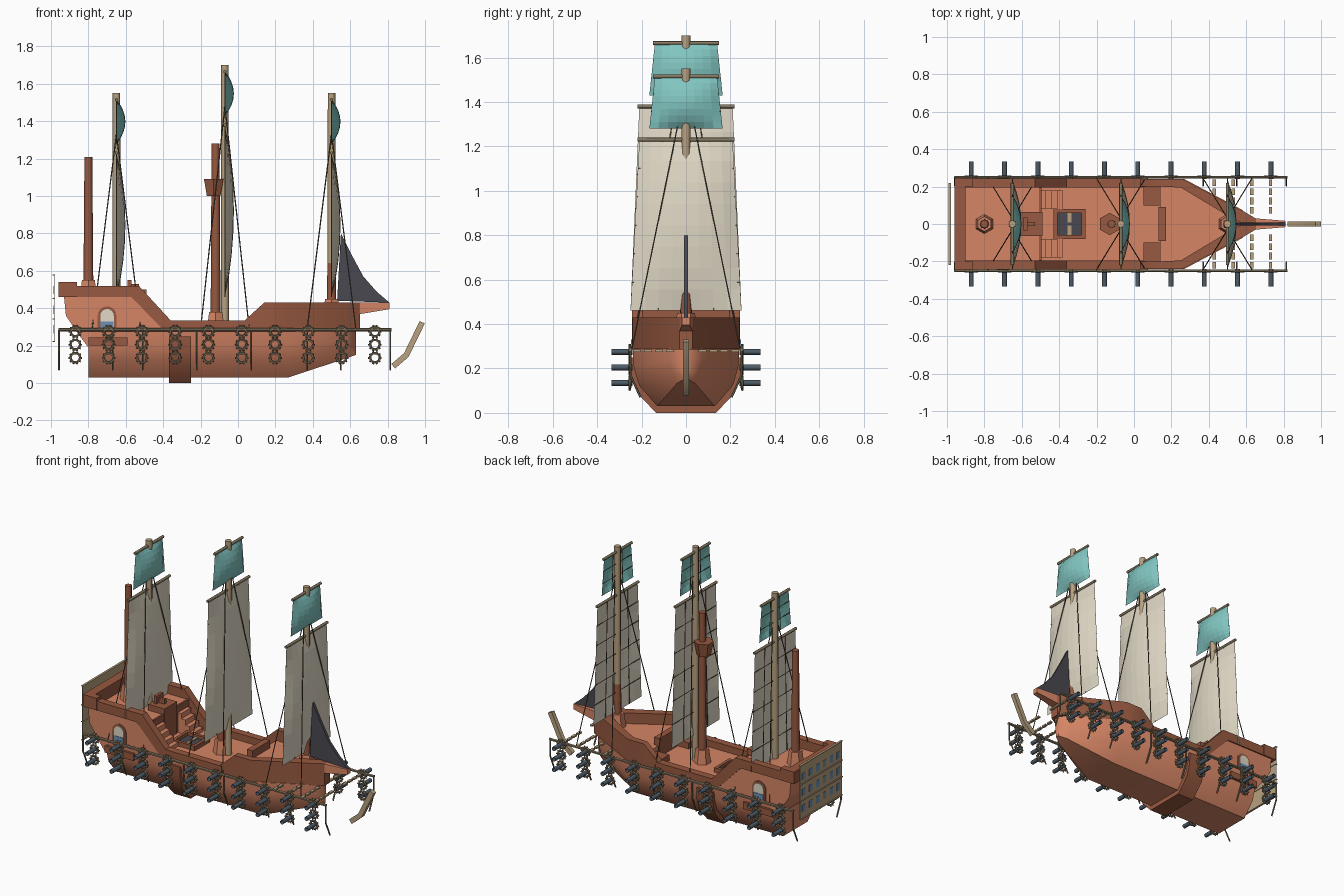
import bpy, bmesh, math
from mathutils import Vector

if "Cube" in bpy.data.objects:
    bpy.data.objects.remove(bpy.data.objects["Cube"], do_unlink=True)


def material(name, *rgb):
    m = bpy.data.materials.new(name)
    m.use_nodes = True
    col = (*rgb, 1)
    m.diffuse_color = col
    m.node_tree.nodes["Principled BSDF"].inputs["Base Color"].default_value = col
    return m


SALMON = material("salmon wood", .67, .235, .13)
BROWN = material("brown wood", .31, .1, .052)
CANVAS = material("canvas", .76, .7, .57)
TEAL = material("teal cloth", .22, .56, .53)
SLATE = material("dark slate", .065, .065, .08)
TAN = material("tan wood", .48, .355, .215)
IRON = material("gun metal", .075, .105, .135)
ROPE = material("dark rope", .13, .1, .065)
GLASS = material("blue glass", .15, .28, .46)
RAIL = material("weathered wood", .24, .19, .12)


def finish(name, bm, mat, smooth=False):
    bmesh.ops.recalc_face_normals(bm, faces=bm.faces)
    me = bpy.data.meshes.new(name)
    bm.to_mesh(me)
    bm.free()
    me.materials.append(mat)
    if smooth:
        me.shade_smooth()
        me.set_sharp_from_angle(angle=.8)
    else:
        me.shade_flat()
    ob = bpy.data.objects.new(name, me)
    bpy.context.collection.objects.link(ob)
    return ob


def add_box(bm, x0, x1, y0, y1, z0, z1):
    vs = bmesh.ops.create_cube(bm, size=1)["verts"]
    for v in vs:
        v.co = Vector((x0 + (v.co.x + .5) * (x1 - x0), y0 + (v.co.y + .5) * (y1 - y0),
                       z0 + (v.co.z + .5) * (z1 - z0)))


def boxes(name, mat, *dims):
    bm = bmesh.new()
    for d in dims:
        add_box(bm, *d)
    return finish(name, bm, mat)


def add_rod(bm, a, b, r, r2=None, sides=6, caps=True):
    a, b = Vector(a), Vector(b)
    d = b - a
    vs = bmesh.ops.create_cone(bm, cap_ends=caps, segments=sides, radius1=r,
                               radius2=r if r2 is None else r2, depth=d.length)["verts"]
    q = d.to_track_quat('Z', 'Y')
    for v in vs:
        v.co = q @ v.co + (a + b) / 2


def rods(name, mat, pairs, r, r2=None, sides=6, caps=True, smooth=False):
    bm = bmesh.new()
    for a, b in pairs:
        add_rod(bm, a, b, r, r2, sides, caps)
    return finish(name, bm, mat, smooth)


def prism(name, mat, pts, lo, hi, axis='Y'):
    """Extrude an xz outline along y, or an xy outline along z."""
    bm = bmesh.new()
    put = (lambda p, t: (p[0], t, p[1])) if axis == 'Y' else (lambda p, t: (p[0], p[1], t))
    a = [bm.verts.new(put(p, lo)) for p in pts]
    b = [bm.verts.new(put(p, hi)) for p in pts]
    bm.faces.new(a)
    bm.faces.new(b)
    for i in range(len(pts)):
        j = (i + 1) % len(pts)
        bm.faces.new((a[i], a[j], b[j], b[i]))
    return finish(name, bm, mat)


def loft(name, mat, rings):
    bm = bmesh.new()
    loops = [[bm.verts.new(p) for p in ring] for ring in rings]
    for a, b in zip(loops, loops[1:]):
        for i in range(len(a)):
            j = (i + 1) % len(a)
            bm.faces.new((a[i], a[j], b[j], b[i]))
    bm.faces.new(loops[0])
    bm.faces.new(loops[-1])
    return finish(name, bm, mat, smooth=True)


def section(x, w, zb, zt):
    half = [(.54 * w, 0), (.88 * w, .36), (.98 * w, .68), (w, 1)]
    pts = half + [(-y, t) for y, t in reversed(half)]
    return [(x, y, zb + t * (zt - zb)) for y, t in pts]


# Lower hull and the broad band wrapped around it
loft("hull", SALMON, [section(-.8, .235, .03, .29), section(.27, .24, .03, .29),
                      section(.58, .075, .133, .29), section(.63, .02, .15, .29)])
loft("hull_band", BROWN, [section(x, .25, 0, .25) for x in (-.37, -.25)])

# Raised stern with its bulwarks
prism("stern_castle", SALMON, [(-.8, .19), (-.86, .27), (-.92, .36), (-.93, .46),
                               (-.505, .46), (-.505, .28), (-.78, .28)], -.235, .235)
boxes("stern_castle_front", BROWN, (-.507, -.495, -.2, .2, .28, .465))
fore_path = [(.03, .24, .33), (.14, .24, .43), (.26, .24, .43), (.6, .06, .43), (.65, .03, .43)]
for s, side in ((1, "left"), (-1, "right")):
    prism(side + "_stern_bulwark", BROWN, [(-.94, .46), (-.94, .52), (-.53, .52), (-.36, .335),
                                           (.05, .335), (.05, .285), (-.4, .285), (-.57, .46)],
          s * .195, s * .243)
    prism(side + "_stern_side", SALMON, [(-.56, .46), (-.4, .285), (-.56, .285)], s * .2, s * .238)
    # Bow bulwark that follows the deck outline
    loft(side + "_bow_bulwark", BROWN,
         [[(x, s * y, .285), (x, s * y, z), (x - t, s * (y - w), z), (x - t, s * (y - w), .285)]
          for (x, y, z), (t, w) in zip(fore_path, [(0, .04), (0, .04), (.01, .045), (.05, .045), (.06, .029)])])
    # Arched side window with a frame
    for part, mat, r, y in (("frame", BROWN, .05, .24), ("pane", CANVAS, .036, .244)):
        arch = [(-.7 + r * math.cos(i * math.pi / 8), .36 + r * math.sin(i * math.pi / 8)) for i in range(9)]
        prism(side + "_window_" + part, mat, arch + [(-.7 - r, .29), (-.7 + r, .29)], s * .23, s * y)
    boxes(side + "_window_sill_glass", GLASS, (-.735, -.665, s * .235, s * .247, .295, .33))
    boxes(side + "_stern_ledge", BROWN, (-.8, -.59, s * .2, s * .247, .2, .245))
    # Stairs up to the two raised decks
    boxes(side + "_stern_stairs", SALMON, *[(-.5, -.47 + .03 * i, s * .08, s * .18, .28, .42 - .035 * i)
                                            for i in range(4)])
    boxes(side + "_bow_stairs", BROWN, (.05, .14, s * .1, s * .2, .28, .33))
boxes("stern_rail", BROWN, (-.96, -.9, -.235, .235, .46, .54),
      (-.96, -.86, .2, .245, .46, .54), (-.96, -.86, -.245, -.2, .46, .54))
prism("bow_deck", SALMON, [(.14, -.21), (.25, -.21), (.6, -.04), (.6, .04), (.25, .21), (.14, .21)],
      .28, .36, 'Z')
boxes("bow_stem", BROWN, (.59, .652, -.03, .03, .285, .43))
boxes("bow_deck_step", BROWN, (.13, .17, -.09, .09, .29, .41))

# Helm cabin and wheel
boxes("helm_cabin", BROWN, (-.61, -.49, -.065, .065, .29, .5))
boxes("helm_stand", BROWN, (-.59, -.57, -.035, .035, .49, .55), (-.57, -.53, -.01, .01, .49, .53))

# Deck hatch
boxes("hatch_rim", BROWN, (-.43, -.26, -.08, -.06, .28, .32), (-.43, -.26, .06, .08, .28, .32),
      (-.43, -.41, -.08, .08, .28, .32), (-.28, -.26, -.08, .08, .28, .32))
boxes("hatch_cover", SLATE, (-.41, -.28, -.06, .06, .28, .3))
boxes("hatch_bars", TAN, (-.355, -.335, -.06, -.008, .295, .306), (-.355, -.335, .008, .06, .295, .306))

# Brown posts with hexagonal feet, and the lookout
for name, x, z0, z1 in (("stern_post", -.8, .46, 1.21), ("lookout_post", -.12, .29, 1.28),
                        ("bow_post", .5, .36, .67)):
    rods(name, BROWN, [((x, 0, z0), (x, 0, z1))], .027, .021, 8, smooth=True)
    rods(name + "_foot", SALMON, [((x, 0, z0), (x, 0, z0 + .09))], .052, .04)
rods("lookout_basket", BROWN, [((-.13, 0, 1.0), (-.13, 0, 1.09))], .042, .06)

# Bowsprit and dark jib
loft("bowsprit", SALMON, [[(x, -w, z0), (x, w, z0), (x, w, .43), (x, -w, .43)]
                          for x, w, z0 in ((.6, .034, .36), (.81, .017, .395))])
prism("jib", SLATE, [(.53, .44), (.81, .43), (.74, .49), (.67, .57), (.6, .7), (.55, .8)], -.009, .009)


def sail(name, mat, mx, z0, z1, w0, w1, bulge, cols, rows):
    """Billowing sail with a straight net of ropes behind it."""
    def at(u, v, b=0):
        b *= math.sin(math.pi * v) ** .8 * math.sin(math.pi * u) ** .8
        return Vector((mx + b, (2 * u - 1) * (w0 + (w1 - w0) * v), z0 + (z1 - z0) * v))
    n = 8
    bm = bmesh.new()
    g = [[bm.verts.new(at(min(i / n, 1), j / n, bulge)) if 0 < i < n and 0 < j < n
          else bm.verts.new(at(i / n, j / n)) for i in range(n + 1)] for j in range(n + 1)]
    for j in range(n):
        for i in range(n):
            bm.faces.new((g[j][i], g[j][i + 1], g[j + 1][i + 1], g[j + 1][i]))
    finish(name, bm, mat)
    net = [(at(k / cols, 0), at(k / cols, 1)) for k in range(1, cols)]
    net += [(at(0, k / rows), at(1, k / rows)) for k in range(1, rows)]
    rods(name + "_net", ROPE, net, .0025, sides=4)
    rods(name + "_yard", RAIL, [((mx, -w1 - .008, z1), (mx, w1 + .008, z1))], .009, sides=8, smooth=True)


# Masts, sails and shrouds
for name, mx, foot, top in (("rear", -.65, .46, 1.55), ("main", -.07, .29, 1.7), ("fore", .5, .36, 1.55)):
    rods(name + "_mast", TAN, [((mx, 0, foot), (mx, 0, top))], .022, .02, 8, smooth=True)
    sail(name + "_topsail", TEAL, mx, top - .27, top - .035, .165, .14, .048, 3, 3)
    sail(name + "_mainsail", CANVAS, mx, .46, top - .32, .25, .21, .048, 4, 6)
    rods(name + "_shrouds", ROPE, [((mx, s * .03, top - .22), (mx + d, s * .243, .29))
                                   for s in (1, -1) for d in (-.13, .13)], .0032)

# Side rails with hanging struts
rail, struts, barrels = [], [], []
hoops = bmesh.new()
for s in (1, -1):
    rail.append(((-.96, s * .25, .285), (.82, s * .25, .285)))
    for x in (-.957, -.67, -.51, -.22, .07, .37, .55, .815):
        struts += [((x, s * .25, .285), (x, s * .25, .17)), ((x, s * .25, .17), (x, s * .205, .07))]
    # Ten columns of three guns, each held in a studded hoop
    for col in range(10):
        x = -.87 + .178 * col
        for z in (.135, .205, .275):
            barrels.append(((x, s * .24, z), (x, s * .335, z)))
            hub = Vector((x, s * .253, z))
            spokes = [Vector((math.cos(i * math.pi / 5), 0, math.sin(i * math.pi / 5))) for i in range(10)]
            for a, b in zip(spokes, spokes[1:] + spokes[:1]):
                add_rod(hoops, hub + a * .026, hub + b * .026, .007, sides=5)
                add_rod(hoops, hub + a * .026, hub + a * .036, .005, sides=4)
rods("side_rails", RAIL, rail, .009)
rods("rail_struts", RAIL, struts, .005)
rods("gun_barrels", IRON, barrels, .0135, sides=10, caps=False, smooth=True)
finish("gun_hoops", hoops, RAIL)

# Slatted cross ties between the rails at the bow
boxes("bow_slats", TAN, *[(x - .009, x + .009, y - .018, y + .018, .275, .285)
                          for x in (.43, .53, .63, .73) for y in [-.22 + .049 * i for i in range(10)]
                          if abs(y) > .05 and abs(y) > .24 - .55 * (x - .3)])

# Curved beam ahead of the bow
loft("bow_beam", TAN, [[(x - dx, y, z + dz) for y in (-.014, .014)] + [(x + dx, y, z - dz) for y in (.014, -.014)]
                       for x, z, dx, dz in ((.83, .09, .01, .012), (.9, .15, .012, .01), (.985, .325, .014, .006))])

# Stern gallery board with rows of panes
boxes("gallery_board", TAN, (-.985, -.982, -.22, .22, .22, .58))
boxes("gallery_panes", GLASS, *[(-.987, -.984, y - .016, y + .016, z, z + .045)
                                for y in [-.18 + .072 * i for i in range(6)] for z in (.265, .37, .475)])
boxes("gallery_sills", TAN, *[(-.992, -.978, -.22, .22, z, z + .004) for z in (.22, .34, .45, .576)])
